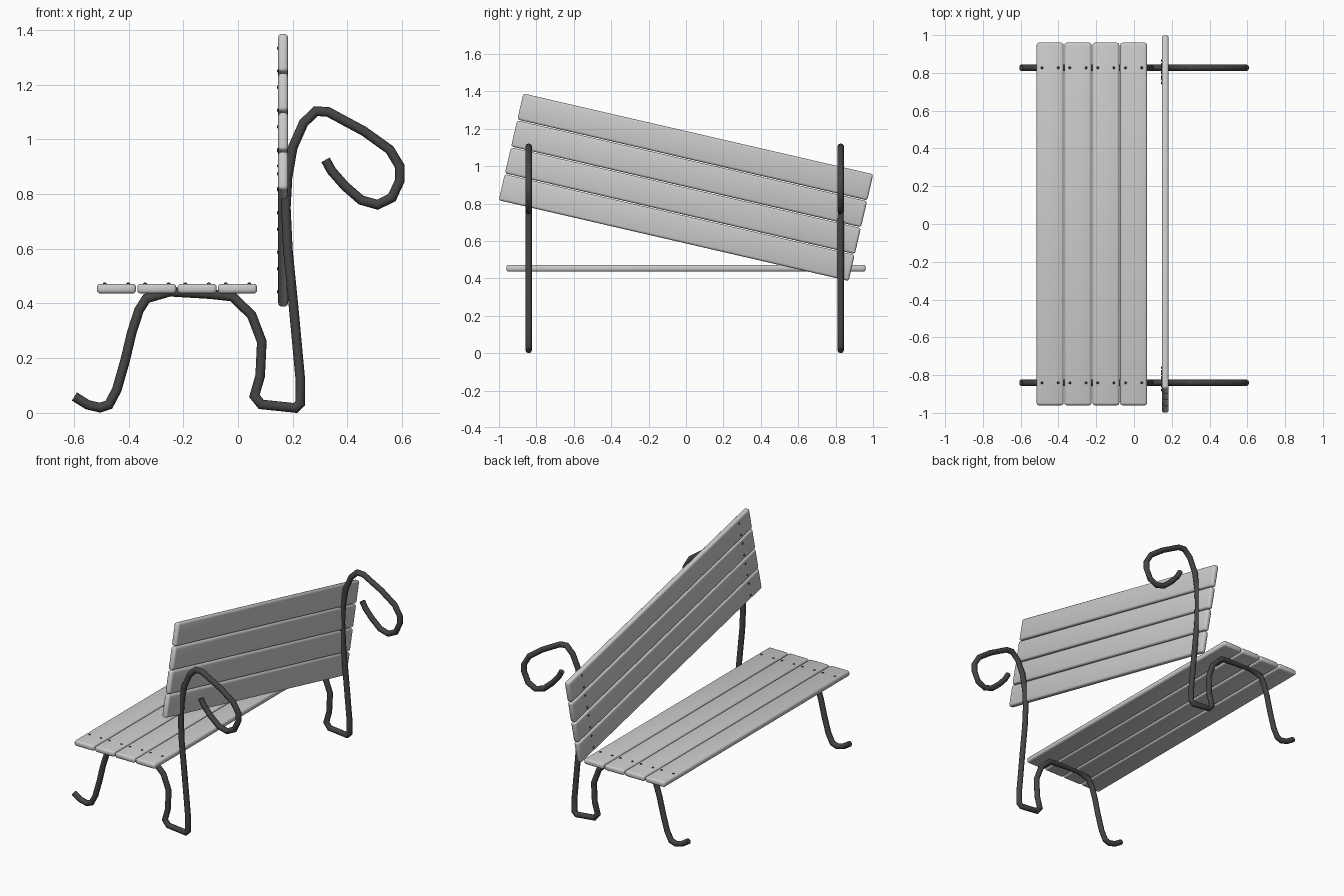
import bpy, bmesh, math
from mathutils import Matrix, Vector

if "Cube" in bpy.data.objects:
    bpy.data.objects.remove(bpy.data.objects["Cube"])

SLAT_W, SLAT_L, SLAT_T, PITCH = 0.143, 1.92, 0.036, 0.1475
TUBE_R, SIDES = 0.0175, 10
FRAME_Y = (-0.841, 0.827)


def finish(bm, name, matrix=Matrix()):
    bmesh.ops.recalc_face_normals(bm, faces=bm.faces)
    mesh = bpy.data.meshes.new(name)
    bm.to_mesh(mesh)
    bm.free()
    ob = bpy.data.objects.new(name, mesh)
    ob.matrix_world = matrix
    bpy.context.collection.objects.link(ob)
    bpy.ops.object.select_all(action='DESELECT')
    ob.select_set(True)
    bpy.context.view_layer.objects.active = ob
    bpy.ops.object.shade_smooth_by_angle(angle=math.radians(40))
    return ob


def paint(ob, name, colour):
    mat = bpy.data.materials.get(name) or bpy.data.materials.new(name)
    mat.diffuse_color = colour
    mat.use_nodes = True
    mat.node_tree.nodes["Principled BSDF"].inputs["Base Color"].default_value = mat.diffuse_color
    ob.data.materials.append(mat)


# Panel of four rounded slats with screw heads on local +z
def panel(name, matrix):
    for i in range(4):
        cx = (i - 1.5) * PITCH
        bm = bmesh.new()
        bmesh.ops.create_cube(bm, size=1, matrix=Matrix.Translation((cx, 0, 0))
                              @ Matrix.Diagonal((SLAT_W, SLAT_L, SLAT_T, 1)))
        bmesh.ops.bevel(bm, geom=bm.edges[:], offset=0.013, segments=3,
                        profile=0.5, affect='EDGES')
        finish(bm, f"{name}_slat_{i + 1}", matrix)
    bm = bmesh.new()
    for i in range(4):
        for dx in (-0.043, 0.043):
            for y in FRAME_Y:
                pos = ((i - 1.5) * PITCH + dx, y, SLAT_T / 2)
                bmesh.ops.create_uvsphere(bm, u_segments=8, v_segments=6, radius=0.007,
                                          matrix=Matrix.Translation(pos)
                                          @ Matrix.Diagonal((1, 1, 0.7, 1)))
    paint(finish(bm, f"{name}_screws", matrix), "dark_metal", (0.06, 0.06, 0.06, 1))


# Seat, and backrest tilted along its length
panel("seat", Matrix.Translation((-0.223, 0, 0.454)))
a = math.radians(13)
s, c = math.sin(a), math.cos(a)
panel("backrest", Matrix(((0, 0, -1, 0.165),
                          (s, c, 0, 0),
                          (c, -s, 0, 0.887),
                          (0, 0, 0, 1))))

# Side frame centre line (x, z): front foot, seat support, rear foot, post, scroll
PATH = [(-0.598, 0.06), (-0.55, 0.03), (-0.505, 0.019), (-0.472, 0.03), (-0.443, 0.085),
        (-0.413, 0.19), (-0.388, 0.295), (-0.362, 0.375), (-0.335, 0.418), (-0.25, 0.443),
        (-0.1, 0.434), (-0.02, 0.425), (0.05, 0.357), (0.087, 0.26), (0.081, 0.135),
        (0.06, 0.062), (0.085, 0.031), (0.21, 0.018), (0.228, 0.035), (0.228, 0.12),
        (0.202, 0.4), (0.182, 0.6), (0.175, 0.75), (0.181, 0.86), (0.2, 0.97),
        (0.24, 1.06), (0.285, 1.103), (0.33, 1.1), (0.46, 1.03), (0.555, 0.962),
        (0.592, 0.9), (0.592, 0.85), (0.563, 0.787), (0.51, 0.761), (0.45, 0.778),
        (0.39, 0.83), (0.342, 0.885), (0.32, 0.925)]


# Round tube with mitred joints swept along the path
def tube(name, y):
    pts = [Vector((x, y, z)) for x, z in PATH]
    bm = bmesh.new()
    rings = []
    for i, p in enumerate(pts):
        d0 = (p - pts[i - 1]).normalized() if i else (pts[1] - p).normalized()
        d1 = (pts[i + 1] - p).normalized() if i < len(pts) - 1 else d0
        t = (d0 + d1).normalized()
        n = Vector((-t.z, 0, t.x)) / max(t.dot(d0), 0.75)
        ring = []
        for k in range(SIDES):
            ang = 2 * math.pi * k / SIDES
            ring.append(bm.verts.new(p + TUBE_R * (n * math.cos(ang)
                                                   + Vector((0, math.sin(ang), 0)))))
        rings.append(ring)
    for r0, r1 in zip(rings, rings[1:]):
        for k in range(SIDES):
            j = (k + 1) % SIDES
            bm.faces.new((r0[k], r0[j], r1[j], r1[k]))
    bm.faces.new(rings[0])
    bm.faces.new(rings[-1])
    paint(finish(bm, name), "dark_metal", (0.06, 0.06, 0.06, 1))


tube("near_side_frame", FRAME_Y[0])
tube("far_side_frame", FRAME_Y[1])
